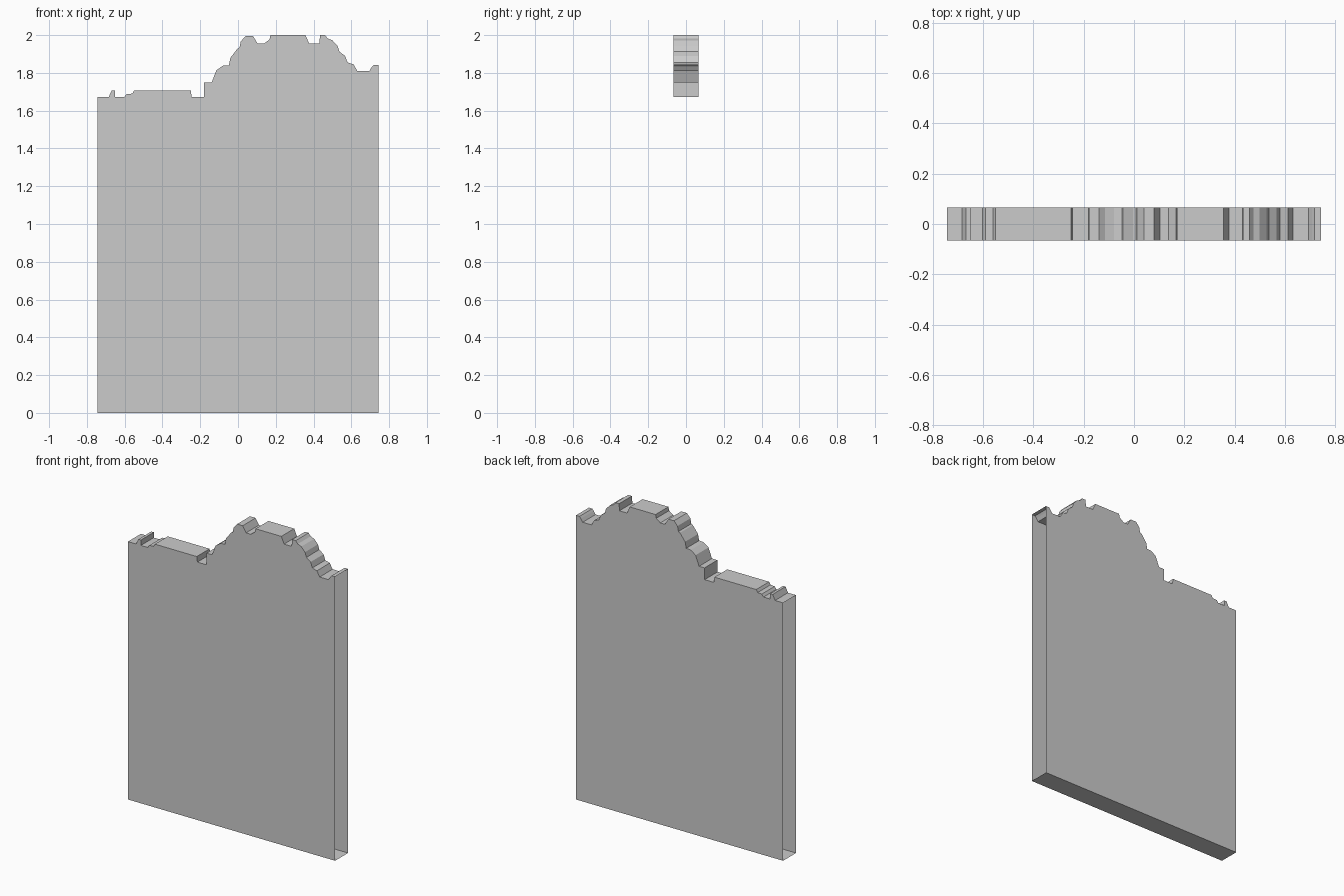
import bpy, bmesh

HALF_W, HALF_D = 0.743, 0.066

# Broken top outline (x, z), left to right
skyline = [
    (-HALF_W, 1.672), (-0.685, 1.672), (-0.668, 1.707), (-0.65, 1.707), (-0.65, 1.672),
    (-0.602, 1.672), (-0.59, 1.688), (-0.56, 1.69), (-0.55, 1.707),
    (-0.25, 1.707), (-0.245, 1.672), (-0.18, 1.672), (-0.179, 1.748),
    (-0.14, 1.748), (-0.115, 1.813), (-0.08, 1.838), (-0.048, 1.84),
    (-0.04, 1.88), (-0.003, 1.928), (0.008, 1.934), (0.015, 1.967),
    (0.04, 1.995), (0.08, 1.995), (0.104, 1.955), (0.138, 1.955),
    (0.167, 1.977), (0.172, 2.0), (0.357, 2.0), (0.377, 1.955),
    (0.431, 1.955), (0.434, 2.0), (0.46, 2.0), (0.475, 1.982),
    (0.50, 1.972), (0.527, 1.943), (0.537, 1.912), (0.567, 1.89), (0.58, 1.855),
    (0.612, 1.845), (0.632, 1.81), (0.695, 1.81), (0.708, 1.83),
    (0.718, 1.842), (HALF_W, 1.842),
]
outline = [(-HALF_W, 0.0)] + skyline + [(HALF_W, 0.0)]

bm = bmesh.new()
front = [bm.verts.new((x, -HALF_D, z)) for x, z in outline]
back = [bm.verts.new((x, HALF_D, z)) for x, z in outline]
n = len(outline)

# Front and back faces
bm.faces.new(front[::-1])
bm.faces.new(back)

# Top strip and bottom; the two upright ends stay open
for i in range(n):
    if i in (0, n - 2):
        continue
    j = (i + 1) % n
    bm.faces.new((front[i], front[j], back[j], back[i]))
bmesh.ops.recalc_face_normals(bm, faces=bm.faces)

mesh = bpy.data.meshes.new("broken_wall_panel")
bm.to_mesh(mesh)
bm.free()
wall = bpy.data.objects.new("broken_wall_panel", mesh)
bpy.context.collection.objects.link(wall)
